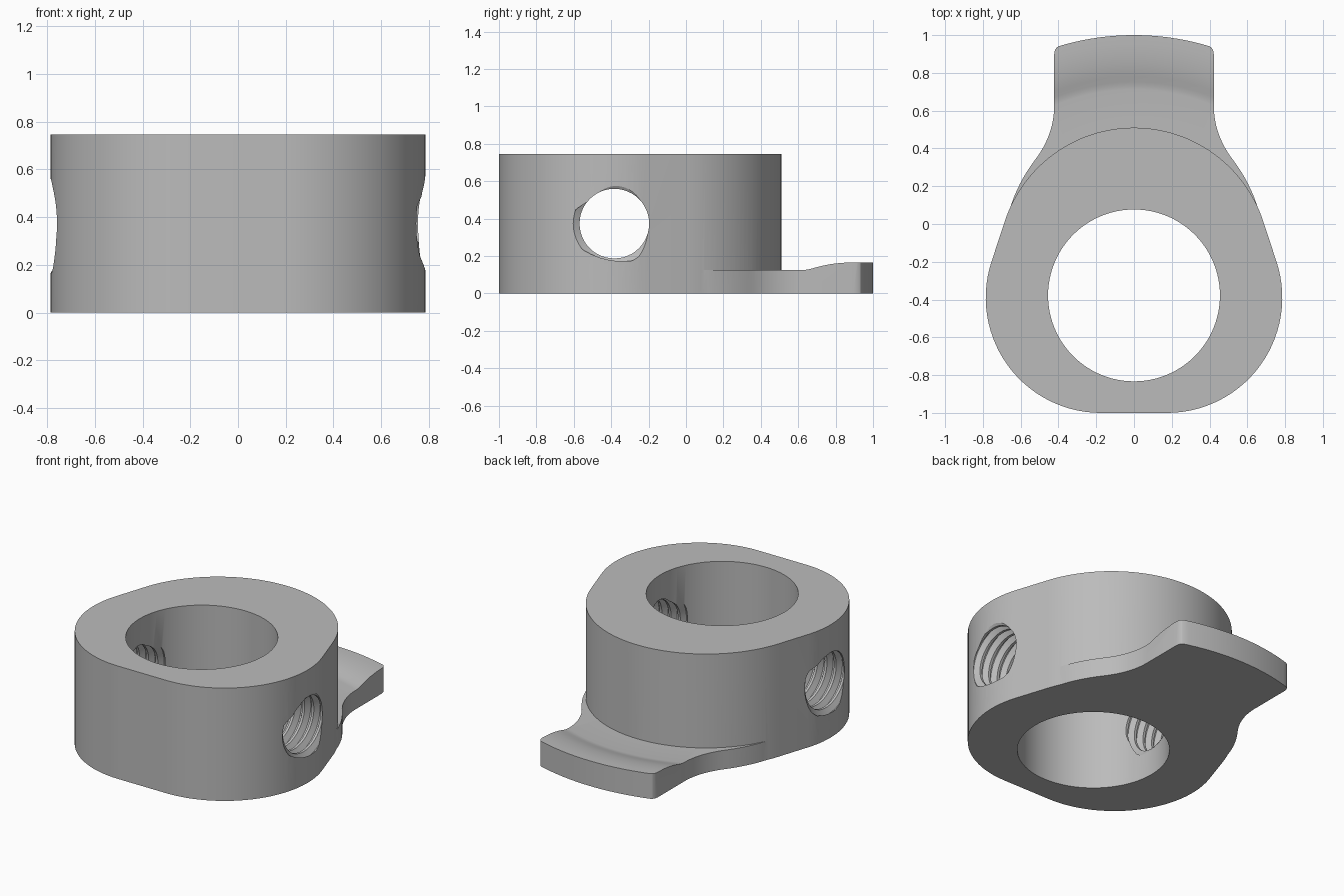
import bpy, bmesh, math
from mathutils import Vector
from mathutils.geometry import interpolate_bezier

if "Cube" in bpy.data.objects:
    bpy.data.objects.remove(bpy.data.objects["Cube"], do_unlink=True)

HEIGHT = 0.745
BORE_Y, BORE_R = -0.378, 0.455
HOLE_Y, HOLE_Z = -0.383, 0.373

grey = bpy.data.materials.new("plain grey")
grey.use_nodes = True
grey.diffuse_color = (0.5, 0.5, 0.5, 1)
grey.node_tree.nodes["Principled BSDF"].inputs["Base Color"].default_value = (0.5, 0.5, 0.5, 1)


def finish(name, bm):
    bmesh.ops.recalc_face_normals(bm, faces=bm.faces)
    mesh = bpy.data.meshes.new(name)
    bm.to_mesh(mesh)
    bm.free()
    mesh.materials.append(grey)
    obj = bpy.data.objects.new(name, mesh)
    bpy.context.collection.objects.link(obj)
    return obj


def arc(cx, cy, r, start, end, n):
    angles = [math.radians(start + (end - start) * i / n) for i in range(n + 1)]
    return [(cx + r * math.cos(a), cy + r * math.sin(a)) for a in angles]


def mirrored(half):
    """Close an outline from its +x half, listed front to back."""
    return half + [(-x, y) for x, y in reversed(half) if x > 1e-5]


def prism(name, outline, z0, z1):
    bm = bmesh.new()
    face = bm.faces.new([bm.verts.new((x, y, z0)) for x, y in outline])
    ext = bmesh.ops.extrude_face_region(bm, geom=[face])
    verts = [g for g in ext["geom"] if isinstance(g, bmesh.types.BMVert)]
    bmesh.ops.translate(bm, verts=verts, vec=(0, 0, z1 - z0))
    return finish(name, bm)


def lathe(name, profile, cy, steps):
    """Revolve a closed (radius, z) profile into a ring."""
    bm = bmesh.new()
    rings = []
    for i in range(steps):
        a = math.tau * i / steps
        rings.append([bm.verts.new((r * math.cos(a), cy + r * math.sin(a), z)) for r, z in profile])
    n = len(profile)
    for i in range(steps):
        p, q = rings[i], rings[(i + 1) % steps]
        for j in range(n):
            k = (j + 1) % n
            bm.faces.new((p[j], q[j], q[k], p[k]))
    return finish(name, bm)


def thread_cutter(name, minor, major, pitch, length, steps=48):
    """Helical threaded rod along x with fan-capped ends."""
    shape = [(0, minor), (0.25, minor), (0.56, major), (0.69, major)]
    k = len(shape)
    count = int(length / pitch) * k
    bm = bmesh.new()
    cols = []
    for i in range(steps):
        a = math.tau * i / steps
        col = []
        for j in range(count + 1):
            frac, r = shape[j % k]
            x = (j // k + frac + i / steps) * pitch - length / 2
            col.append(bm.verts.new((x, HOLE_Y + r * math.cos(a), HOLE_Z + r * math.sin(a))))
        cols.append(col)
    for i in range(steps):
        p = cols[i]
        q = cols[i + 1] if i < steps - 1 else cols[0][k:]
        for j in range(len(q) - 1):
            bm.faces.new((p[j], p[j + 1], q[j + 1], q[j]))
    ends = {s: bm.verts.new((s * length / 2, HOLE_Y, HOLE_Z)) for s in (-1, 1)}
    for e in [e for e in bm.edges if e.is_boundary]:
        side = 1 if e.verts[0].co.x > 0 else -1
        bm.faces.new((e.verts[0], e.verts[1], ends[side]))
    return finish(name, bm)


def boolean(target, tool, operation):
    mod = target.modifiers.new("cut", 'BOOLEAN')
    mod.operation, mod.object, mod.solver = operation, tool, 'EXACT'
    bpy.context.view_layer.objects.active = target
    bpy.ops.object.modifier_apply(modifier=mod.name)
    bpy.data.objects.remove(tool, do_unlink=True)


# Collar body: rounded front corners with tangent sides into a wide back arc
body_half = arc(0.175, -0.39, 0.61, -90, 18.2, 28) + arc(0, -0.21, 0.72, 18.2, 90, 28)
collar = prism("collar", mirrored(body_half), 0, HEIGHT)

# Tab outline: flared root, straight sides, rounded corners, curved end
flare = [(0.677, 0), (0.645, 0.16), (0.58, 0.265), (0.52, 0.345)]
neck = [(0.52, 0.345), (0.46, 0.425), (0.423, 0.52), (0.423, 0.62)]
tab_half = []
for pts in (flare, neck):
    curve = interpolate_bezier(*[Vector((x, y, 0)) for x, y in pts], 12)
    tab_half += [(v.x, v.y) for v in curve][:-1]
tab_half += [(0.423, 0.62), (0.423, 0.895), (0.419, 0.92), (0.41, 0.934)]
tab_half += arc(0, BORE_Y, 1.378, 73.2, 90, 14)
tab = prism("tab", mirrored(tab_half), 0, 0.25)

# Raised lip on the tab, swept around the bore axis
ramp = [(0.2, 0.125), (1.09, 0.125), (1.11, 0.127), (1.13, 0.132), (1.16, 0.141),
        (1.19, 0.149), (1.23, 0.157), (1.28, 0.163), (1.33, 0.166), (1.5, 0.166)]
boolean(tab, lathe("lip_cutter", ramp + [(1.5, 0.4), (0.2, 0.4)], BORE_Y, 160), 'DIFFERENCE')
boolean(collar, tab, 'UNION')

# Main bore
bore = prism("bore_cutter", arc(0, BORE_Y, BORE_R, 0, 360, 96)[:-1], -0.2, HEIGHT + 0.2)
boolean(collar, bore, 'DIFFERENCE')

# Threaded cross hole through both side walls
boolean(collar, thread_cutter("thread_cutter", 0.186, 0.22, 0.067, 2.0), 'DIFFERENCE')

bpy.ops.object.select_all(action='DESELECT')
collar.select_set(True)
bpy.context.view_layer.objects.active = collar
bpy.ops.object.shade_smooth_by_angle(angle=math.radians(25))
